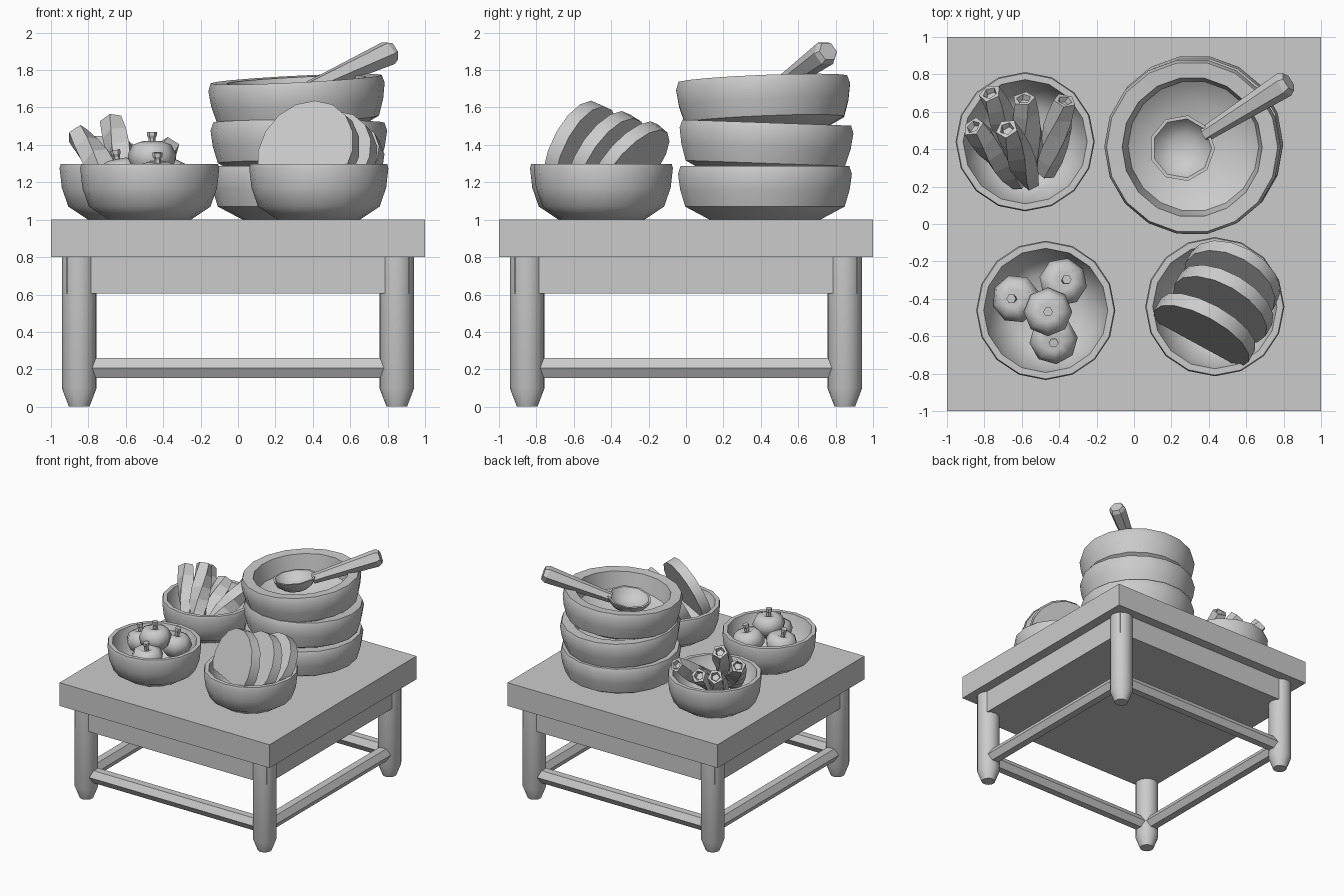
import bpy, bmesh, math
from mathutils import Vector, Matrix

if "Cube" in bpy.data.objects:
    bpy.data.objects.remove(bpy.data.objects["Cube"])

grey = bpy.data.materials.new("plain_grey")
grey.use_nodes = True
grey.diffuse_color = (0.6, 0.6, 0.6, 1)
grey.node_tree.nodes["Principled BSDF"].inputs["Base Color"].default_value = (0.6, 0.6, 0.6, 1)


def finish(name, bm, smooth=None):
    bmesh.ops.recalc_face_normals(bm, faces=bm.faces)
    mesh = bpy.data.meshes.new(name)
    bm.to_mesh(mesh)
    bm.free()
    mesh.materials.append(grey)
    obj = bpy.data.objects.new(name, mesh)
    bpy.context.collection.objects.link(obj)
    if smooth:
        bpy.ops.object.select_all(action='DESELECT')
        obj.select_set(True)
        bpy.context.view_layer.objects.active = obj
        bpy.ops.object.shade_smooth_by_angle(angle=math.radians(smooth))
    return obj


def box(name, size, centre):
    bm = bmesh.new()
    bmesh.ops.create_cube(bm, size=1, matrix=Matrix.Translation(centre) @ Matrix.Diagonal((*size, 1)))
    return finish(name, bm)


def lathe(name, profile, sides, matrix, smooth=None, twist=0, turn=0):
    """Spin (radius, height) pairs about local z; zero radius closes to a point."""
    bm = bmesh.new()
    rings = []
    for k, (r, h) in enumerate(profile):
        if r == 0:
            rings.append([bm.verts.new(matrix @ Vector((0, 0, h)))])
            continue
        angles = [turn + k * twist + math.tau * i / sides for i in range(sides)]
        rings.append([bm.verts.new(matrix @ Vector((r * math.cos(a), r * math.sin(a), h))) for a in angles])
    for low, high in zip(rings, rings[1:]):
        for i in range(sides):
            j = (i + 1) % sides
            quad = [low[i % len(low)], low[j % len(low)], high[j % len(high)], high[i % len(high)]]
            bm.faces.new(list(dict.fromkeys(quad)))
    for ring in (rings[0], rings[-1]):
        if len(ring) > 2:
            bm.faces.new(ring)
    return finish(name, bm, smooth)


def aim(start, end):
    """Matrix whose local z runs from start toward end, and the distance."""
    start, axis = Vector(start), Vector(end) - Vector(start)
    return Matrix.Translation(start) @ axis.to_track_quat('Z', 'Y').to_matrix().to_4x4(), axis.length


# Table
box("table_top", (2, 2, 0.2), (0, 0, 0.9))
box("apron", (1.832, 1.832, 0.2), (0, 0, 0.705))
LEG = 0.849
for sx, side in ((-1, "right"), (1, "left")):
    for sy, end in ((-1, "front"), (1, "back")):
        lathe(f"{end}_{side}_leg", [(0.055, 0), (0.093, 0.1), (0.093, 0.85)], 16,
              Matrix.Translation((sx * LEG, sy * LEG, 0)), 30)
for i, place in enumerate(("front", "left", "back", "right")):
    spin = Matrix.Rotation(i * math.pi / 2, 4, 'Z')
    matrix, length = aim((-LEG, -LEG, 0.207), (LEG, -LEG, 0.207))
    lathe(f"{place}_stretcher", [(0.061, 0), (0.061, length)], 6, spin @ matrix)

# Stack of large bowls
big_bowl = [(0, 0), (0.3, 0), (0.433, 0.07), (0.46, 0.16), (0.472, 0.245), (0.458, 0.287), (0.375, 0.282),
            (0.35, 0.14), (0.235, 0.06), (0, 0.055)]
for name, z, rx, ry in (("lower", 1.0, 0, 0), ("middle", 1.232, -0.035, 0.0), ("upper", 1.465, 0.04, -0.05)):
    tilt = Matrix.Rotation(rx, 4, 'X') @ Matrix.Rotation(ry, 4, 'Y')
    lathe(f"{name}_large_bowl", big_bowl, 18, Matrix.Translation((0.325, 0.422, z)) @ tilt, 40)

# Small bowls
small_bowl = [(0, 0), (0.22, 0), (0.325, 0.07), (0.36, 0.17), (0.372, 0.275), (0.366, 0.297), (0.332, 0.297),
              (0.285, 0.13), (0.19, 0.05), (0, 0.045)]
for name, x, y in (("fruit_bowl", -0.472, -0.462), ("pod_bowl", -0.582, 0.44), ("slice_bowl", 0.432, -0.442)):
    lathe(name, small_bowl, 16, Matrix.Translation((x, y, 1)), 40)

# Round fruit with stems
fruit = [(0, -0.085), (0.06, -0.1), (0.115, -0.05), (0.13, 0.01), (0.105, 0.065), (0.05, 0.085), (0, 0.055)]
stem = [(0.018, 0.05), (0.018, 0.1), (0.026, 0.115), (0.026, 0.135)]
for i, (x, y, z, rx, ry) in enumerate(((-0.46, -0.47, 1.335, 0, 0), (-0.63, -0.4, 1.24, 0, -0.2),
                                       (-0.38, -0.31, 1.24, -0.1, 0.15), (-0.43, -0.62, 1.225, 0.12, 0))):
    matrix = Matrix.Translation((x, y, z)) @ Matrix.Rotation(rx, 4, 'X') @ Matrix.Rotation(ry, 4, 'Y')
    lathe(f"fruit_{i + 1}", fruit, 8, matrix, 70, turn=i * 0.3)
    lathe(f"fruit_stem_{i + 1}", stem, 6, matrix)

# Twisted pods with hollow ends
pods = (((-0.61, 0.22, 1.12), (-0.86, 0.52, 1.46)), ((-0.55, 0.22, 1.14), (-0.68, 0.51, 1.53)),
        ((-0.62, 0.4, 1.1), (-0.77, 0.7, 1.41)), ((-0.54, 0.32, 1.1), (-0.59, 0.67, 1.36)),
        ((-0.47, 0.27, 1.12), (-0.37, 0.66, 1.39)))
for i, (low, high) in enumerate(pods):
    matrix, n = aim(low, high)
    body = [(0.05, 0), (0.07, 0.2 * n), (0.079, 0.4 * n), (0.08, 0.6 * n), (0.073, 0.8 * n), (0.062, n)]
    lathe(f"pod_{i + 1}", body + [(0.04, n), (0.032, n - 0.03)], 5, matrix, twist=0.28, turn=i)


# Leaning slices with a flat lower edge
def slice_disc(name, centre, strike, lean, radius, thick):
    bm = bmesh.new()
    bmesh.ops.create_cone(bm, cap_ends=True, segments=16, radius1=radius, radius2=radius, depth=thick)
    bmesh.ops.bisect_plane(bm, geom=bm.verts[:] + bm.edges[:] + bm.faces[:], plane_co=(0, -0.13, 0),
                           plane_no=(0, -1, 0), clear_outer=True)
    bmesh.ops.holes_fill(bm, edges=[e for e in bm.edges if e.is_boundary])
    bm.transform(Matrix.Translation(centre) @ Matrix.Rotation(strike, 4, 'Z')
                 @ Matrix.Rotation(math.pi / 2 - lean, 4, 'X') @ Matrix.Translation((0, 0, -thick / 2)))
    finish(name, bm, 30)


slice_disc("front_slice", (0.36, -0.6, 1.37), -0.5, 0.38, 0.287, 0.08)
slice_disc("middle_slice", (0.46, -0.46, 1.335), -0.52, 0.5, 0.28, 0.08)
slice_disc("back_slice", (0.51, -0.33, 1.315), -0.5, 0.65, 0.265, 0.075)

# Spoon
lathe("spoon_bowl", [(0, -0.09), (0.095, -0.075), (0.155, -0.03), (0.178, 0.02), (0.16, 0.02), (0.13, -0.025),
                     (0.075, -0.055), (0, -0.065)], 9,
      Matrix.Translation((0.26, 0.405, 1.69)) @ Matrix.Rotation(-0.15, 4, 'Y'), 40)
matrix, n = aim((0.38, 0.48, 1.70), (0.81, 0.75, 1.893))
lathe("spoon_handle", [(0.042, 0), (0.046, 0.1), (0.07, n - 0.01), (0.055, n + 0.02)], 6, matrix)
